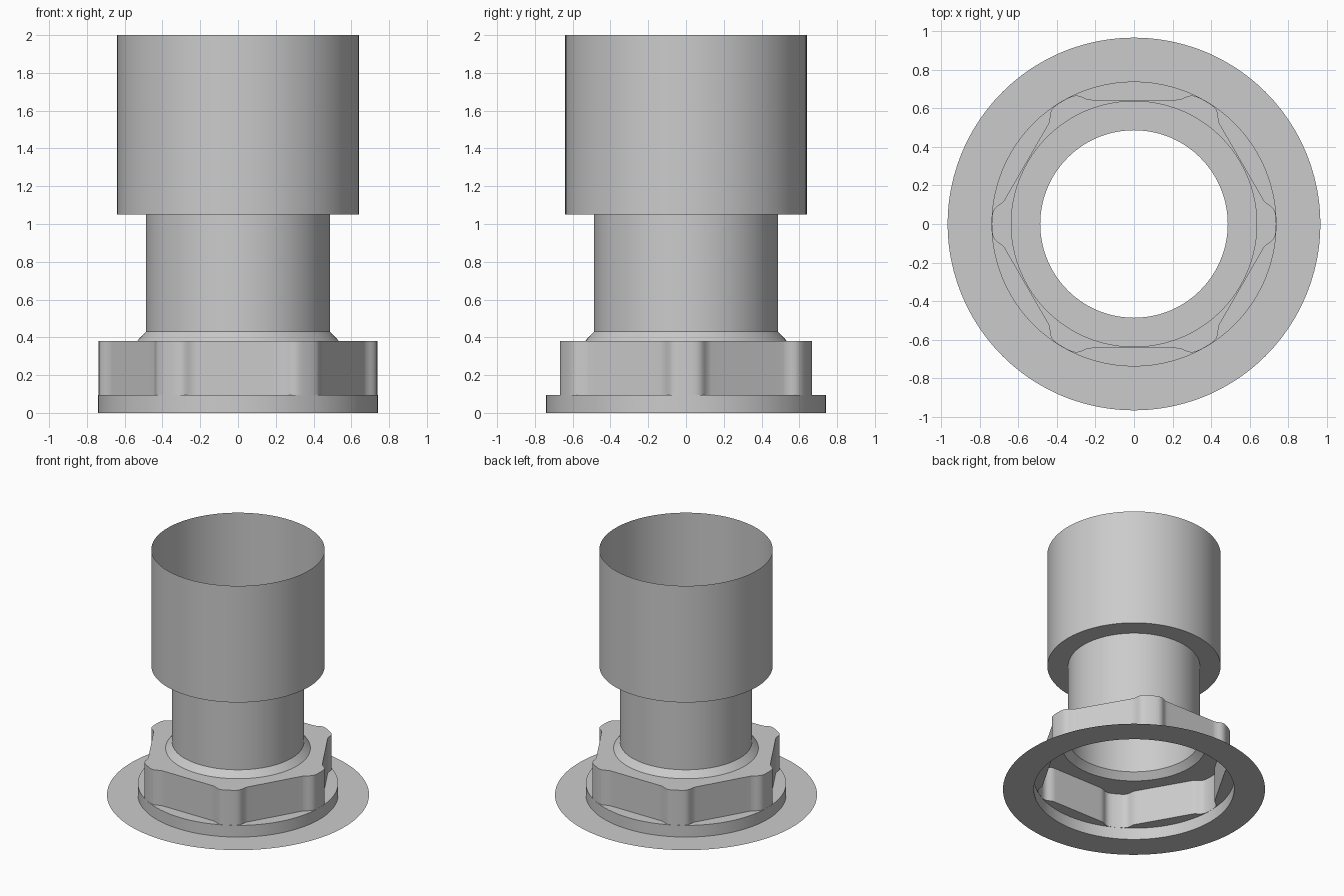
import bpy
import math
from mathutils import Vector, Matrix

cube = bpy.data.objects.get("Cube")
if cube:
    bpy.data.objects.remove(cube, do_unlink=True)

grey = bpy.data.materials.new("plain grey")
grey.use_nodes = True
colour = (0.6, 0.6, 0.6, 1.0)
grey.diffuse_color = colour
grey.node_tree.nodes["Principled BSDF"].inputs["Base Color"].default_value = colour

# Half of one rounded nut corner: (radial, tangential), from the tip to the flat
half = [(0.739, 0), (0.738, 0.03), (0.7355, 0.055), (0.728, 0.074),
        (0.717, 0.088), (0.701, 0.1), (0.68, 0.115), (0.669, 0.132)]
corner = [Vector((r, -t)) for r, t in reversed(half[1:])] + [Vector(p) for p in half]

# Repeat the corner six times and subdivide the flats between them
FLAT_STEPS = 10
nut_outline = []
for k in range(6):
    here = Matrix.Rotation(k * math.pi / 3, 2)
    after = Matrix.Rotation((k + 1) * math.pi / 3, 2)
    nut_outline += [here @ p for p in corner]
    start, end = here @ corner[-1], after @ corner[0]
    nut_outline += [start.lerp(end, i / FLAT_STEPS) for i in range(1, FLAT_STEPS)]


def circle(radius):
    """Circle with the same spokes as the nut, so that all seams meet."""
    return [p.normalized() * radius for p in nut_outline]


def loft(name, rings):
    """Open shell through (outline, height) rings."""
    n = len(nut_outline)
    verts = [(p.x, p.y, z) for outline, z in rings for p in outline]
    faces = []
    for k in range(len(rings) - 1):
        for i in range(n):
            j = (i + 1) % n
            faces.append((k * n + i, k * n + j, (k + 1) * n + j, (k + 1) * n + i))
    mesh = bpy.data.meshes.new(name)
    mesh.from_pydata(verts, [], faces)
    mesh.materials.append(grey)
    obj = bpy.data.objects.new(name, mesh)
    bpy.context.collection.objects.link(obj)
    bpy.ops.object.select_all(action="DESELECT")
    obj.select_set(True)
    bpy.context.view_layer.objects.active = obj
    bpy.ops.object.shade_smooth_by_angle(angle=math.radians(30))
    return obj


FLANGE_R, COLLAR_R, PIPE_R, SLEEVE_R = 0.74, 0.535, 0.487, 0.64
FLANGE_Z, NUT_Z, COLLAR_Z, SLEEVE_Z = 0.095, 0.38, 0.43, 1.05

# Flat base ring lying on the ground
loft("base_ring", [(circle(0.968), 0), (circle(FLANGE_R), 0)])
# Short round flange with its top face around the nut
loft("flange", [(circle(FLANGE_R), 0), (circle(FLANGE_R), FLANGE_Z), (nut_outline, FLANGE_Z)])
# Six-cornered nut with its top face
loft("hex_nut", [(nut_outline, FLANGE_Z), (nut_outline, NUT_Z), (circle(COLLAR_R), NUT_Z)])
# Sloped collar and narrow pipe
loft("collar", [(circle(COLLAR_R), NUT_Z), (circle(PIPE_R), COLLAR_Z)])
loft("pipe", [(circle(PIPE_R), COLLAR_Z), (circle(PIPE_R), SLEEVE_Z)])
# Wide open-topped sleeve with its underside step
loft("sleeve", [(circle(PIPE_R), SLEEVE_Z), (circle(SLEEVE_R), SLEEVE_Z), (circle(SLEEVE_R), 2.0)])
